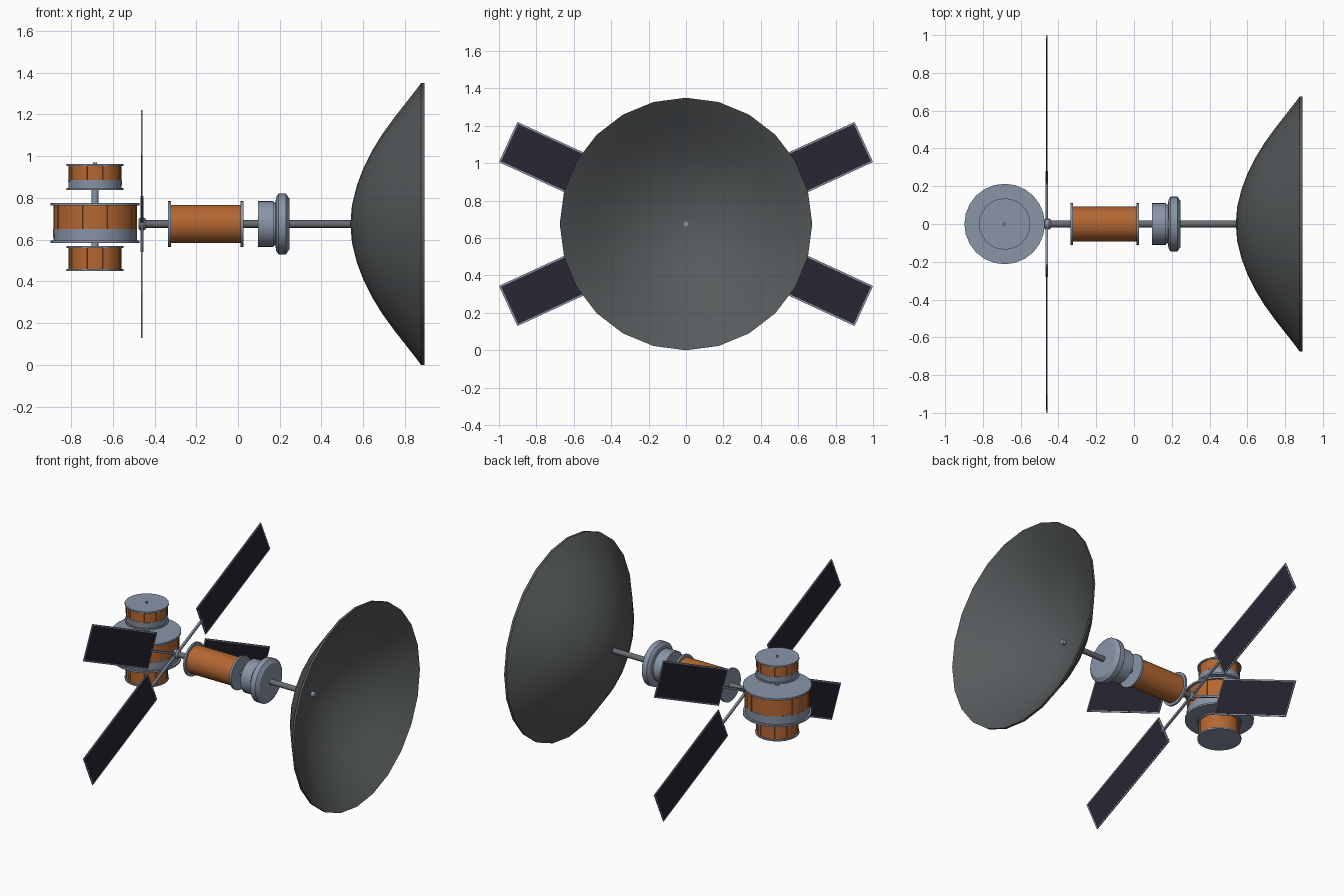
import bpy, bmesh, math
from mathutils import Matrix, Vector

if "Cube" in bpy.data.objects:
    bpy.data.objects.remove(bpy.data.objects["Cube"])

AXIS_Z = 0.675      # height of the long mast
POD_X = -0.685      # upright axis of the pod stack
WING_X = -0.461


def mat(name, rgb):
    m = bpy.data.materials.new(name)
    m.diffuse_color = (*rgb, 1)
    m.use_nodes = True
    m.node_tree.nodes["Principled BSDF"].inputs["Base Color"].default_value = m.diffuse_color
    return m


STEEL = mat("blue grey metal", (0.25, 0.30, 0.39))
FOIL = mat("orange foil", (0.46, 0.135, 0.032))
DISH = mat("dark grey dish", (0.095, 0.104, 0.108))
ROD = mat("mast grey", (0.14, 0.15, 0.165))
CELL = mat("solar cell black", (0.021, 0.019, 0.032))


def finish(name, bm, mats, angle=35):
    bmesh.ops.recalc_face_normals(bm, faces=bm.faces)
    me = bpy.data.meshes.new(name)
    bm.to_mesh(me)
    bm.free()
    for m in mats:
        me.materials.append(m)
    ob = bpy.data.objects.new(name, me)
    bpy.context.collection.objects.link(ob)
    bpy.ops.object.select_all(action='DESELECT')
    ob.select_set(True)
    bpy.context.view_layer.objects.active = ob
    bpy.ops.object.shade_smooth_by_angle(angle=math.radians(angle))
    return ob


def lathe(name, profile, mats, axis='X', sides=24, rule=None, angle=35):
    """Spin (radius, position) points round the mast (X) or the pod axis (Z)."""
    bm = bmesh.new()
    rings = []
    for r, h in profile:
        n = 1 if r == 0 else sides
        ring = []
        for i in range(n):
            a = 2 * math.pi * i / sides
            u, v = r * math.cos(a), r * math.sin(a)
            co = (h, v, AXIS_Z + u) if axis == 'X' else (POD_X + u, v, h)
            ring.append(bm.verts.new(co))
        rings.append(ring)
    for k in range(len(rings) - 1):
        a, b = rings[k], rings[k + 1]
        for i in range(sides):
            j = (i + 1) % sides
            vs = [a[i % len(a)], a[j % len(a)], b[j % len(b)], b[i % len(b)]]
            f = bm.faces.new(list(dict.fromkeys(vs)))
            if rule:
                f.material_index = rule(k)
    return finish(name, bm, mats, angle)


def cylinder(name, r, h0, h1, m, axis='X', sides=24):
    return lathe(name, [(0, h0), (r, h0), (r, h1), (0, h1)], [m], axis, sides)


def box(bm, size, matrix, index=0):
    geo = bmesh.ops.create_cube(bm, size=1, matrix=matrix @ Matrix.Diagonal((*size, 1)))
    for f in {f for v in geo['verts'] for f in v.link_faces}:
        f.material_index = index


def pod(name, r, z0, z1, band, lip, flange):
    """Foil drum with end flanges and a steel band at the bottom."""
    body = r + flange
    prof = [(0, z0), (body, z0), (body, z0 + lip), (r, z0 + lip)]
    if band:
        prof += [(r + 0.002, band), (r, band)]
    foil = len(prof) - 1
    prof += [(r, z1 - lip), (body, z1 - lip), (body, z1), (0, z1)]
    lathe(name, prof, [STEEL, FOIL], 'Z', 24, lambda k: int(k == foil))
    # slightly raised foil blankets round the drum
    low = band or z0 + lip
    bm = bmesh.new()
    h = z1 - lip - low
    for i in range(8):
        m = (Matrix.Translation((POD_X, 0, low + h / 2))
             @ Matrix.Rotation(2 * math.pi * (i + 0.5) / 8, 4, 'Z')
             @ Matrix.Translation((r - 0.002, 0, 0)))
        box(bm, (0.010, r * 0.2, h), m)
    finish(name + "_blankets", bm, [FOIL])


# upright pod stack
pod("main_pod", 0.200, 0.583, 0.775, 0.650, 0.012, 0.013)
pod("upper_pod", 0.127, 0.838, 0.962, 0.885, 0.010, 0.009)
pod("lower_pod", 0.127, 0.450, 0.570, None, 0.010, 0.009)
cylinder("upper_pod_post", 0.017, 0.77, 0.842, STEEL, 'Z', 16)
cylinder("lower_pod_post", 0.017, 0.565, 0.59, STEEL, 'Z', 16)
cylinder("top_knob", 0.009, 0.955, 0.970, STEEL, 'Z', 12)

# mast and wing hub
cylinder("mast", 0.018, -0.47, 0.56, ROD)
cylinder("mast_tip", 0.017, 0.555, 0.58, STEEL)
lathe("wing_hub", [(0, -0.478), (0.022, -0.478), (0.030, -0.470),
                   (0.030, -0.450), (0.022, -0.440), (0, -0.440)], [STEEL])

# foil cylinder with steel end flanges
cylinder("foil_cylinder", 0.092, -0.325, 0.018, FOIL, sides=32)
cylinder("rear_flange", 0.110, -0.335, -0.322, STEEL, sides=32)
cylinder("front_flange", 0.110, 0.012, 0.026, STEEL, sides=32)

# stepped steel collar
lathe("collar", [(0, 0.095), (0.110, 0.095), (0.110, 0.170), (0.102, 0.170),
                 (0.102, 0.180), (0.128, 0.182), (0.145, 0.194), (0.145, 0.230),
                 (0.120, 0.247), (0, 0.247)], [STEEL], sides=32, angle=25)

# thin open dish, outer skin then inner skin
outer = [(0, 0.539), (0.09, 0.546), (0.185, 0.570), (0.27, 0.602), (0.35, 0.642),
         (0.43, 0.691), (0.51, 0.749), (0.585, 0.808), (0.64, 0.851), (0.675, 0.877)]
inner = [(r, x + 0.016) for r, x in reversed(outer)]
lathe("dish", outer + inner, [DISH], sides=24)

# four solar wings: arm, frame and cells on both sides
R0, R1, W, T = 0.287, 1.047, 0.236, 0.006
tilt = math.radians(24.75)
for label, ang in (("upper_right", tilt), ("upper_left", math.pi - tilt),
                   ("lower_left", math.pi + tilt), ("lower_right", -tilt)):
    base = Matrix.Translation((WING_X, 0, AXIS_Z)) @ Matrix.Rotation(ang, 4, 'X')
    bm = bmesh.new()
    box(bm, (T, R1 - R0, W), base @ Matrix.Translation((0, (R0 + R1) / 2, 0)))
    box(bm, (T + 0.002, R1 - R0 - 0.018, W - 0.018),
        base @ Matrix.Translation((0, (R0 + R1) / 2, 0)), 1)
    finish("solar_wing_" + label, bm, [STEEL, CELL])
    bm = bmesh.new()
    box(bm, (0.014, 0.29, 0.014), base @ Matrix.Translation((0, 0.160, 0)))
    finish("wing_arm_" + label, bm, [STEEL])
